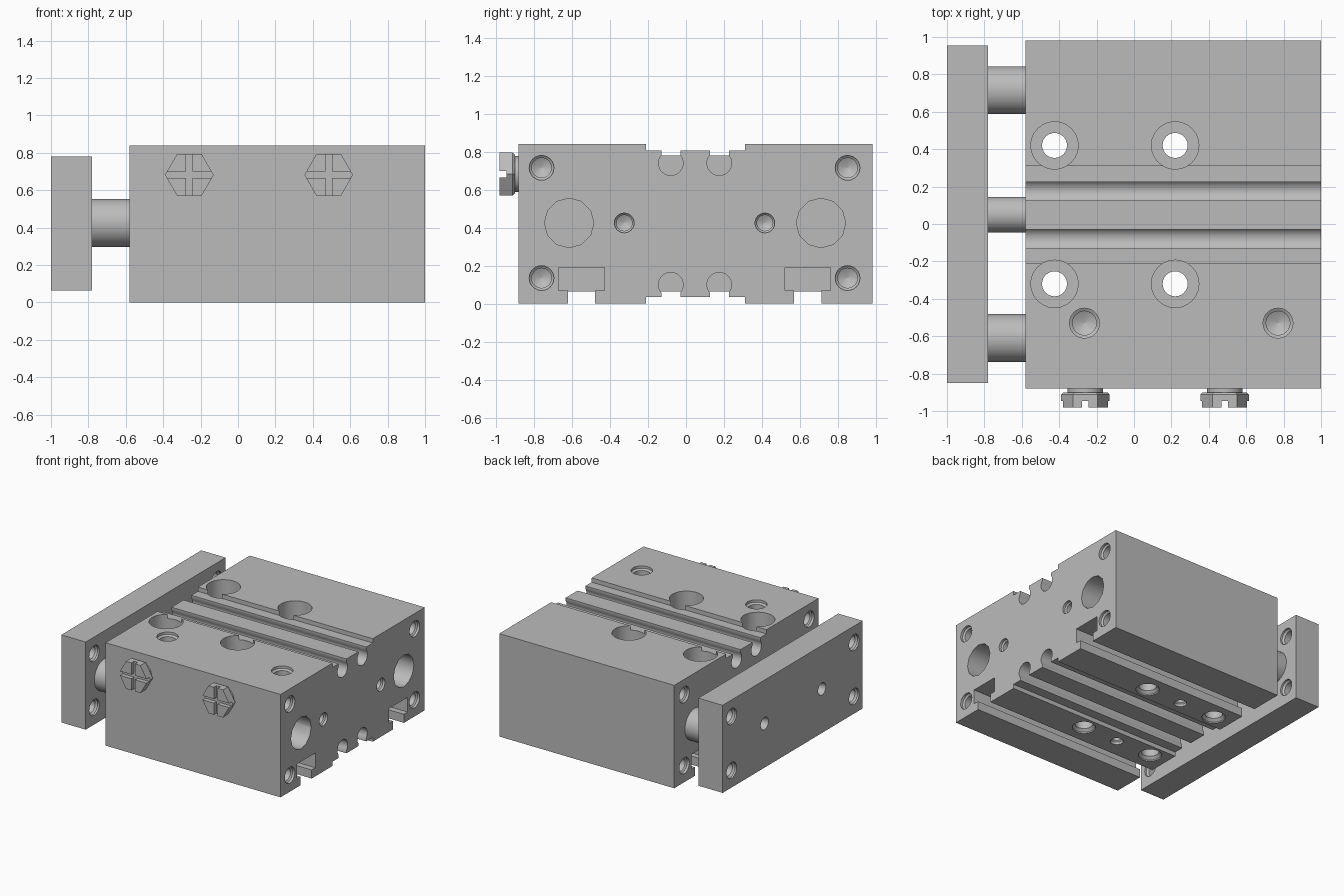
import bpy, bmesh, math
from mathutils import Vector

if "Cube" in bpy.data.objects:
    bpy.data.objects.remove(bpy.data.objects["Cube"])

grey = bpy.data.materials.new("metal grey")
grey.use_nodes = True
COLOR = (0.5, 0.5, 0.5, 1)
grey.diffuse_color = COLOR
grey.node_tree.nodes["Principled BSDF"].inputs["Base Color"].default_value = COLOR


def finish(bm, name):
    bmesh.ops.recalc_face_normals(bm, faces=bm.faces)
    mesh = bpy.data.meshes.new(name)
    bm.to_mesh(mesh)
    bm.free()
    mesh.materials.append(grey)
    obj = bpy.data.objects.new(name, mesh)
    bpy.context.collection.objects.link(obj)
    return obj


def add_box(bm, lo, hi):
    lo, hi = Vector(lo), Vector(hi)
    verts = bmesh.ops.create_cube(bm, size=1)["verts"]
    for v in verts:
        v.co = (lo + hi) / 2 + v.co * (hi - lo)


def add_lathe(bm, origin, axis, steps, sides=24):
    """Closed turned solid: steps are (distance along axis, radius)."""
    origin, axis = Vector(origin), Vector(axis)
    turn = axis.to_track_quat("Z", "Y")
    rings = []
    for d, r in steps:
        ring = []
        for i in range(sides):
            a = math.tau * i / sides
            ring.append(bm.verts.new(origin + turn @ Vector((r * math.cos(a), r * math.sin(a), d))))
        rings.append(ring)
    for a, b in zip(rings, rings[1:]):
        for i in range(sides):
            j = (i + 1) % sides
            bm.faces.new((a[i], a[j], b[j], b[i]))
    bm.faces.new(rings[0])
    bm.faces.new(rings[-1])


def blind(r, depth):
    """Chamfered drilled hole with a conical end."""
    return [(-0.03, r), (0.02, r), (0.03, r * 0.8), (depth, r * 0.8), (depth + r * 0.4, 0.002)]


def cut(obj, bm):
    cutter = finish(bm, obj.name + "_cutter")
    cutter.hide_render = True
    mod = obj.modifiers.new("holes", "BOOLEAN")
    mod.object = cutter
    mod.solver = "EXACT"
    bpy.context.view_layer.objects.active = obj
    bpy.ops.object.modifier_apply(modifier=mod.name)
    bpy.data.objects.remove(cutter)


def smooth(obj):
    bpy.ops.object.select_all(action="DESELECT")
    obj.select_set(True)
    bpy.context.view_layer.objects.active = obj
    bpy.ops.object.shade_smooth_by_angle(angle=math.radians(32))


H = 0.84
LEFT, RIGHT = -0.58, 1.0
MID = 0.425


# Body cross-section pieces, as (y, z) points
def round_slot(c):
    r, half, z = 0.065, 0.05, 0.74
    a0 = math.acos(half / r)
    pts = [(c + half, 0.805)]
    for i in range(17):
        a = a0 - (math.pi + 2 * a0) * i / 16
        pts.append((c + r * math.cos(a), z + r * math.sin(a)))
    return pts + [(c - half, 0.805)]


def t_slot(c):
    half = [(-0.072, 0), (-0.072, 0.07), (-0.12, 0.07), (-0.12, 0.19)]
    return [(c + y, z) for y, z in half] + [(c - y, z) for y, z in reversed(half)]


channel = [(0.31, H), (0.31, 0.805)] + round_slot(0.175) + round_slot(-0.08) + [(-0.21, 0.805), (-0.21, H)]
under = [(y, H - z) for y, z in reversed(channel)]
profile = [(0.98, H)] + channel + [(-0.88, H), (-0.88, 0)] + t_slot(-0.55) + under + t_slot(0.64) + [(0.98, 0)]

# Extruded body
bm = bmesh.new()
face = bm.faces.new([bm.verts.new((LEFT, y, z)) for y, z in profile])
new = bmesh.ops.extrude_face_region(bm, geom=[face])["geom"]
bmesh.ops.translate(bm, vec=(RIGHT - LEFT, 0, 0), verts=[v for v in new if isinstance(v, bmesh.types.BMVert)])
body = finish(bm, "body")

# Body holes
bm = bmesh.new()
for y in (-0.32, 0.42):
    for x in (-0.425, 0.22):
        add_lathe(bm, (x, y, H), (0, 0, -1),
                  [(-0.03, 0.127), (0.3, 0.127), (0.3, 0.067), (H - 0.03, 0.067), (H - 0.01, 0.088), (H + 0.03, 0.088)])
    add_lathe(bm, (-0.1, y, 0), (0, 0, 1), blind(0.048, 0.2))
for x in (-0.265, 0.77):
    add_lathe(bm, (x, -0.53, H), (0, 0, -1), blind(0.08, 0.2))
for y in (-0.76, 0.85):
    for z in (0.135, 0.715):
        add_lathe(bm, (RIGHT, y, z), (-1, 0, 0), blind(0.065, 0.3))
        add_lathe(bm, (LEFT, y, z), (1, 0, 0), blind(0.065, 0.3))
for y in (-0.325, 0.415):
    add_lathe(bm, (RIGHT, y, MID), (-1, 0, 0), blind(0.052, 0.25))
for y in (-0.615, 0.71):
    add_lathe(bm, (RIGHT, y, MID), (-1, 0, 0), [(-0.03, 0.13), (0.3, 0.13)], 12)
cut(body, bm)
smooth(body)

# End plate with its screw holes
bm = bmesh.new()
add_box(bm, (-1, -0.85, 0.065), (-0.78, 0.955, 0.78))
plate = finish(bm, "end_plate")
bm = bmesh.new()
through = [(-0.03, 1), (0.015, 1), (0.03, 0.82), (0.19, 0.82), (0.205, 1), (0.25, 1)]
spots = [(y, z, 0.065) for y in (-0.74, 0.84) for z in (0.205, 0.645)]
spots += [(y, MID, 0.05) for y in (-0.325, 0.415)]
for y, z, r in spots:
    add_lathe(bm, (-1, y, z), (1, 0, 0), [(d, r * k) for d, k in through])
cut(plate, bm)
smooth(plate)

# Guide rods and centre piston rod
for name, y, r in (("guide_rod_front", -0.61, 0.128), ("piston_rod", 0.05, 0.095), ("guide_rod_back", 0.715, 0.128)):
    bm = bmesh.new()
    add_lathe(bm, (-0.79, y, MID), (1, 0, 0), [(0, r), (0.24, r)], 48)
    smooth(finish(bm, name))

# Cross-slotted hex plugs on the front
for name, x in (("plug_right", -0.26), ("plug_left", 0.485)):
    z = 0.682
    bm = bmesh.new()
    add_lathe(bm, (x, -0.87, z), (0, -1, 0), [(0, 0.095), (0.04, 0.095)], 32)
    smooth(finish(bm, name + "_neck"))
    bm = bmesh.new()
    add_lathe(bm, (x, -0.9, z), (0, -1, 0), [(0, 0.118), (0.012, 0.13), (0.08, 0.13)], 6)
    head = finish(bm, name + "_head")
    for size in ((0.2, 0.017), (0.017, 0.2)):
        bm = bmesh.new()
        add_box(bm, (x - size[0], -1.05, z - size[1]), (x + size[0], -0.945, z + size[1]))
        cut(head, bm)
